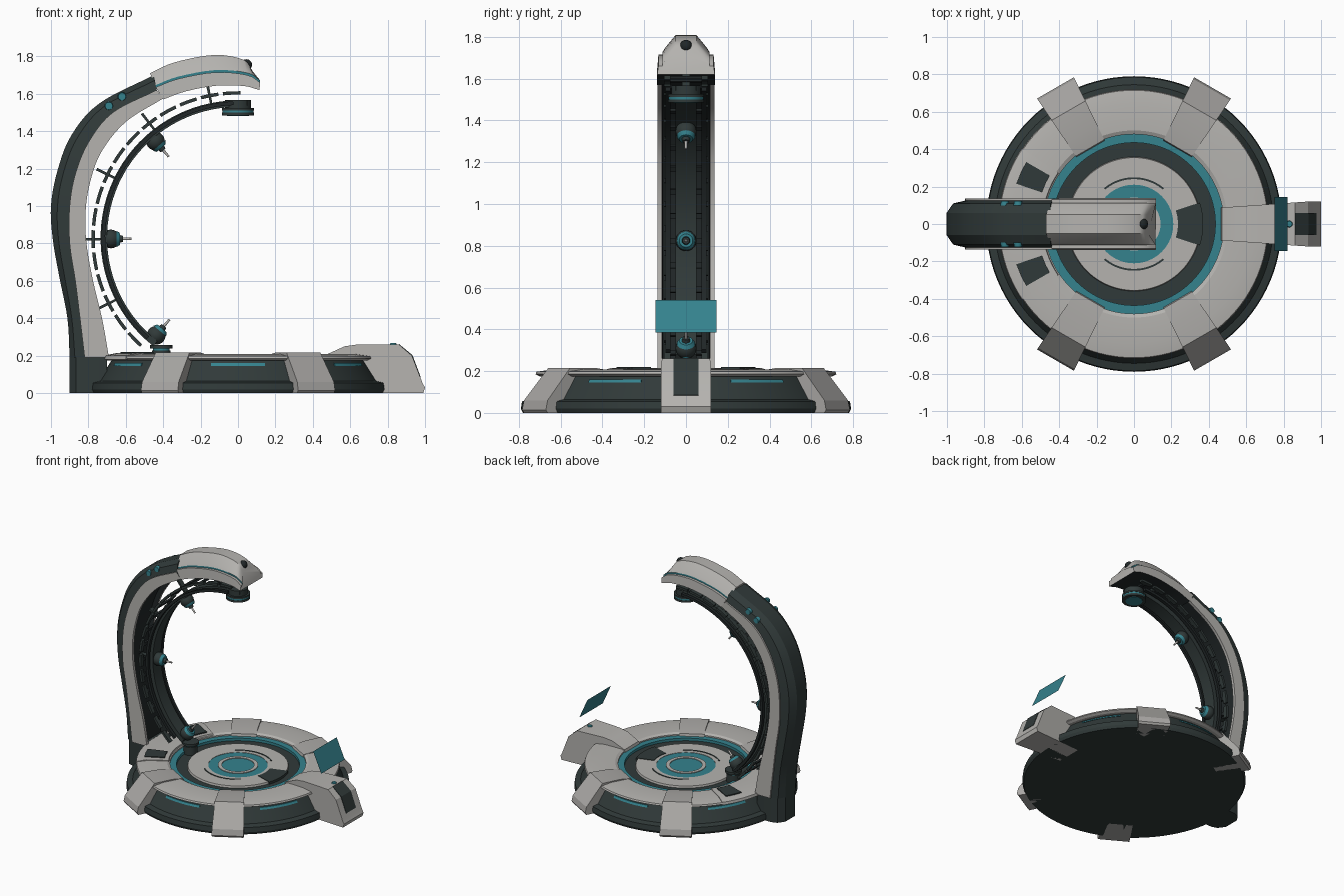
import bpy, bmesh, math
from mathutils import Vector, Matrix

if "Cube" in bpy.data.objects:
    bpy.data.objects.remove(bpy.data.objects["Cube"])


def material(name, col):
    m = bpy.data.materials.new(name)
    m.diffuse_color = (*col, 1)
    m.use_nodes = True
    m.node_tree.nodes["Principled BSDF"].inputs["Base Color"].default_value = m.diffuse_color
    return m


LIGHT = material("light_grey", (0.46, 0.45, 0.43))
MID = material("clamp_grey", (0.40, 0.39, 0.375))
DARK = material("dark_green_grey", (0.030, 0.042, 0.041))
BLACK = material("near_black", (0.015, 0.02, 0.021))
TEAL = material("teal", (0.035, 0.225, 0.27))


def make(name, verts, faces, mats, idx=None, mat_fix=None):
    bm = bmesh.new()
    vs = [bm.verts.new(v) for v in verts]
    for k, f in enumerate(faces):
        face = bm.faces.new([vs[j] for j in f])
        face.material_index = idx[k] if idx else 0
    bmesh.ops.remove_doubles(bm, verts=bm.verts, dist=1e-5)
    bmesh.ops.recalc_face_normals(bm, faces=bm.faces)
    me = bpy.data.meshes.new(name)
    bm.to_mesh(me)
    bm.free()
    for m in mats:
        me.materials.append(m)
    ob = bpy.data.objects.new(name, me)
    bpy.context.collection.objects.link(ob)
    return ob


def sweep(name, sections, mats, strip=None, closed=False):
    """Skin a list of equal closed loops; strip gives a material per loop edge."""
    n, m = len(sections), len(sections[0])
    verts = [p for s in sections for p in s]
    faces, idx = [], []
    for a in range(n if closed else n - 1):
        b = (a + 1) % n
        for j in range(m):
            k = (j + 1) % m
            faces.append((a * m + j, a * m + k, b * m + k, b * m + j))
            idx.append(strip[j] if strip else 0)
    if not closed:
        faces += [tuple(range(m)), tuple(range((n - 1) * m, n * m))]
        idx += [0, 0]
    return make(name, verts, faces, mats, idx)


def revolve(name, prof, mat, a0=0, a1=360, upright=False):
    """Turn a closed (radius, offset) profile about z, or about the arch axis if upright."""
    full = a1 - a0 >= 360
    n = max(2, int((a1 - a0) / 3.75))
    secs = []
    for s in range(n if full else n + 1):
        t = math.radians(a0 + (a1 - a0) * s / n)
        c, d = math.cos(t), math.sin(t)
        secs.append([(r * c, h, 0.83 + r * d) if upright else (r * c, r * d, h) for r, h in prof])
    return sweep(name, secs, [mat], closed=full)


def band(name, r0, r1, h0, h1, mat, a0=0, a1=360, upright=False):
    return revolve(name, [(r0, h0), (r1, h0), (r1, h1), (r0, h1)], mat, a0, a1, upright)


def radial_prism(name, prof, half, angle, mat):
    """Extrude an (r, z) outline sideways, with a half width that may depend on r."""
    rot = Matrix.Rotation(math.radians(angle), 3, 'Z')
    secs = [[rot @ Vector((r, s * half(r), z)) for r, z in prof] for s in (-1, 1)]
    return sweep(name, secs, [mat])


def cone(name, p0, p1, r0, r1, mat, segs=24):
    p0, p1 = Vector(p0), Vector(p1)
    q = (p1 - p0).to_track_quat('Z', 'Y')
    secs = [[p + q @ Vector((r * math.cos(t), r * math.sin(t), 0))
             for t in (2 * math.pi * k / segs for k in range(segs))]
            for p, r in ((p0, r0), (p1, r1))]
    return sweep(name, secs, [mat])


def ball(name, p, r, mat):
    bm = bmesh.new()
    bmesh.ops.create_uvsphere(bm, u_segments=24, v_segments=14, radius=r,
                              matrix=Matrix.Translation(p))
    me = bpy.data.meshes.new(name)
    bm.to_mesh(me)
    bm.free()
    me.materials.append(mat)
    bpy.context.collection.objects.link(bpy.data.objects.new(name, me))


def spline(pts, per=5):
    """Smooth curve through 2D points."""
    P = [Vector(p) for p in pts]
    P = [2 * P[0] - P[1]] + P + [2 * P[-1] - P[-2]]
    out = []
    for k in range(1, len(P) - 2):
        a, b, c, d = P[k - 1:k + 3]
        for s in range(per):
            t = s / per
            out.append(0.5 * (2 * b + (c - a) * t + (2 * a - 5 * b + 4 * c - d) * t * t
                              + (3 * b - a - 3 * c + d) * t ** 3))
    return out + [P[-2]]


def mirrored(half_loop):
    """Full section from (xz point, y) pairs on the +y side."""
    right = [(p.x, y, p.y) for p, y in half_loop]
    return right + [(x, -y, z) for x, y, z in reversed(right)]


# Round platform
revolve("platform_base", [(0, 0), (0.78, 0), (0.79, 0.02), (0.785, 0.055), (0.745, 0.065),
                          (0.67, 0.185), (0.5, 0.185), (0.46, 0.165), (0, 0.165)], DARK)
revolve("platform_deck", [(0.48, 0.17), (0.70, 0.175), (0.72, 0.185), (0.715, 0.197),
                          (0.64, 0.208), (0.50, 0.205), (0.48, 0.195)], LIGHT)
band("outer_glow_ring", 0.435, 0.482, 0.16, 0.185, TEAL)
revolve("inner_deck", [(0.21, 0.16), (0.36, 0.16), (0.355, 0.18), (0.21, 0.18)], LIGHT)
band("inner_glow_ring", 0.14, 0.21, 0.16, 0.177, TEAL)
band("centre_ring", 0.115, 0.142, 0.16, 0.182, LIGHT)
band("centre_glow", 0, 0.117, 0.16, 0.177, TEAL)
band("deck_notch", 0.235, 0.37, 0.165, 0.184, DARK, -18, 18)
for a in (50, 230):
    band("deck_groove", 0.24, 0.25, 0.17, 0.183, DARK, a, a + 80)
for a in (-102, -42, 18, 78, 138, 198):
    revolve("side_glow_strip", [(0.68, 0.145), (0.70, 0.145), (0.692, 0.16), (0.68, 0.16)],
            TEAL, a, a + 24)
revolve("arch_plinth", [(0.485, 0.19), (0.725, 0.18), (0.72, 0.2), (0.65, 0.214), (0.49, 0.21)],
        LIGHT, 146, 214)
for a in (155.6, 204.4):
    band("deck_hatch", 0.52, 0.665, 0.20, 0.219, DARK, a - 5.5, a + 5.5)

# Clamps around the rim, and the control console
def taper(r):
    return 0.088 + (r - 0.47) * 0.07

for a in (60, 120, 240, 300):
    radial_prism("rim_clamp", [(0.46, 0.17), (0.47, 0.203), (0.56, 0.216), (0.70, 0.216),
                               (0.83, 0.06), (0.84, 0.015), (0.83, 0), (0.6, 0)], taper, a, MID)
radial_prism("console", [(0.46, 0.17), (0.47, 0.205), (0.57, 0.25), (0.64, 0.26), (0.86, 0.26),
                         (0.93, 0.20), (0.988, 0.05), (1.0, 0.03), (0.99, 0), (0.6, 0)],
             lambda r: min(0.12, taper(r)), 0, LIGHT)
radial_prism("console_keypad", [(0.86, 0.263), (0.933, 0.203), (0.977, 0.085), (0.972, 0.08),
                                (0.925, 0.195), (0.86, 0.25)], lambda r: 0.06, 0, DARK)
cone("screen_projector", (0.83, 0, 0.255), (0.83, 0, 0.267), 0.02, 0.015, TEAL)
make("floating_screen", [(0.82, -0.145, 0.385), (0.82, 0.145, 0.385), (0.75, 0.145, 0.54),
                         (0.75, -0.145, 0.54)], [(0, 1, 2, 3)], [TEAL])

# Arch: dark back, light side plates, dark channel inside
outer = spline([(-.90, .19), (-.912, .40), (-.955, .62), (-.99, .82), (-1.0, 1.0), (-.965, 1.19),
                (-.89, 1.38), (-.74, 1.55), (-.45, 1.70)])
seam = spline([(-.82, .19), (-.845, .4), (-.87, .6), (-.9, .8), (-.9, 1.0), (-.87, 1.17),
               (-.80, 1.34), (-.67, 1.50), (-.435, 1.62)])
inner = spline([(-.69, .19), (-.725, .39), (-.775, .6), (-.81, .8), (-.815, .97), (-.79, 1.13),
                (-.73, 1.29), (-.60, 1.45), (-.40, 1.575)])
secs = [mirrored([(o, .06), (o.lerp(s, .35), .11), (s, .125), (s, .137), (i, .137), (i, .115),
                  (i.lerp(s, .4), .11)]) for o, s, i in zip(outer, seam, inner)]
half = [0, 0, 1, 1, 1, 2]
sweep("arch", secs, [DARK, LIGHT, BLACK], half + [2] + half[::-1] + [0])
plan = [(-.90, -.06), (-.865, -.11), (-.82, -.125), (-.70, -.125),
        (-.70, .125), (-.82, .125), (-.865, .11), (-.90, .06)]
sweep("arch_foot", [[(x, y, z) for x, y in plan] for z in (0, 0.195)], [DARK])
for s in (-1, 1):
    for x, z in ((-.69, 1.535), (-.62, 1.585)):
        cone("arch_marker", (x, s * .10, z), (x, s * .123, z), 0.024, 0.02, TEAL)

# Light head shell at the tip of the arch
top = spline([(-.47, 1.71), (-.34, 1.768), (-.125, 1.808), (.03, 1.782), (.075, 1.725)], 4)
mid = spline([(-.44, 1.635), (-.32, 1.68), (-.12, 1.715), (.05, 1.70), (.118, 1.66)], 4)
low = spline([(-.40, 1.57), (-.28, 1.613), (-.12, 1.643), (.03, 1.642), (.115, 1.62)], 4)
up = Vector((0, 0.012))
secs = [mirrored([(t, .05), (t.lerp(m, .65), .10), (m + up, .112), (m, .112), (m, .132), (b, .138)])
        for t, m, b in zip(top, mid, low)]
half = [0, 0, 1, 0, 0]
sweep("arch_head", secs, [LIGHT, TEAL, BLACK], half + [2] + half[::-1] + [0])
ball("head_sensor", (0.045, 0, 1.755), 0.03, BLACK)

# Inner rail with chain segments on both sides
band("inner_rail", 0.70, 0.735, -0.05, 0.05, DARK, 86, 232, True)
for s in (-1, 1):
    y = s * 0.085
    band("rail_edge", 0.71, 0.73, y - 0.012, y + 0.012, BLACK, 92, 228, True)
for k in range(16):
    a = 89 + k * 8.8
    for s in (-1, 1):
        band("chain_link", 0.766, 0.784, s * 0.09 - 0.015, s * 0.09 + 0.015, DARK, a, a + 7, True)
    band("chain_rung", 0.768, 0.782, -0.09, 0.09, BLACK, a + 2.5, a + 4.5, True)
    if k % 3 == 1:
        band("rail_strut", 0.72, 0.84, -0.02, 0.02, DARK, a + 3, a + 4, True)

# Scanner balls on the rail, aimed at the centre
for a in (130.5, 180.5, 230):
    d = Vector((math.cos(math.radians(a)), 0, math.sin(math.radians(a))))
    c = Vector((0, 0, 0.83))
    ball("scanner_ball", c + d * 0.68, 0.05, DARK)
    cone("scanner_mount", c + d * 0.71, c + d * 0.67, 0.04, 0.04, BLACK)
    cone("scanner_lens", c + d * 0.65, c + d * 0.632, 0.044, 0.032, TEAL)
    cone("scanner_collar", c + d * 0.64, c + d * 0.615, 0.022, 0.016, DARK)
    cone("scanner_needle", c + d * 0.63, c + d * 0.57, 0.008, 0.006, LIGHT, 12)

# Lamp under the head and pad at the bottom end of the rail
for name, z0, z1, r, m in (("lamp_lip", 1.485, 1.50, .086, DARK), ("lamp_glow", 1.50, 1.512, .083, TEAL),
                           ("lamp_body", 1.512, 1.525, .086, DARK), ("lamp_neck", 1.525, 1.568, .07, DARK)):
    cone(name, (0, 0, z0), (0, 0, z1), r, r, m, 40)
cone("lamp_lens", (0, 0, 1.482), (0, 0, 1.486), .06, .06, TEAL, 40)
cone("rail_pad", (-.41, 0, .238), (-.41, 0, .256), .06, .06, DARK, 32)
cone("rail_pad_glow", (-.41, 0, .228), (-.41, 0, .238), .045, .045, TEAL, 32)
cone("rail_pad_base", (-.41, 0, .16), (-.41, 0, .228), .05, .05, DARK, 32)

# Smooth curved faces, keep edges sharp
for ob in bpy.data.objects:
    ob.select_set(True)
    bpy.context.view_layer.objects.active = ob
bpy.ops.object.shade_smooth_by_angle(angle=math.radians(25))
